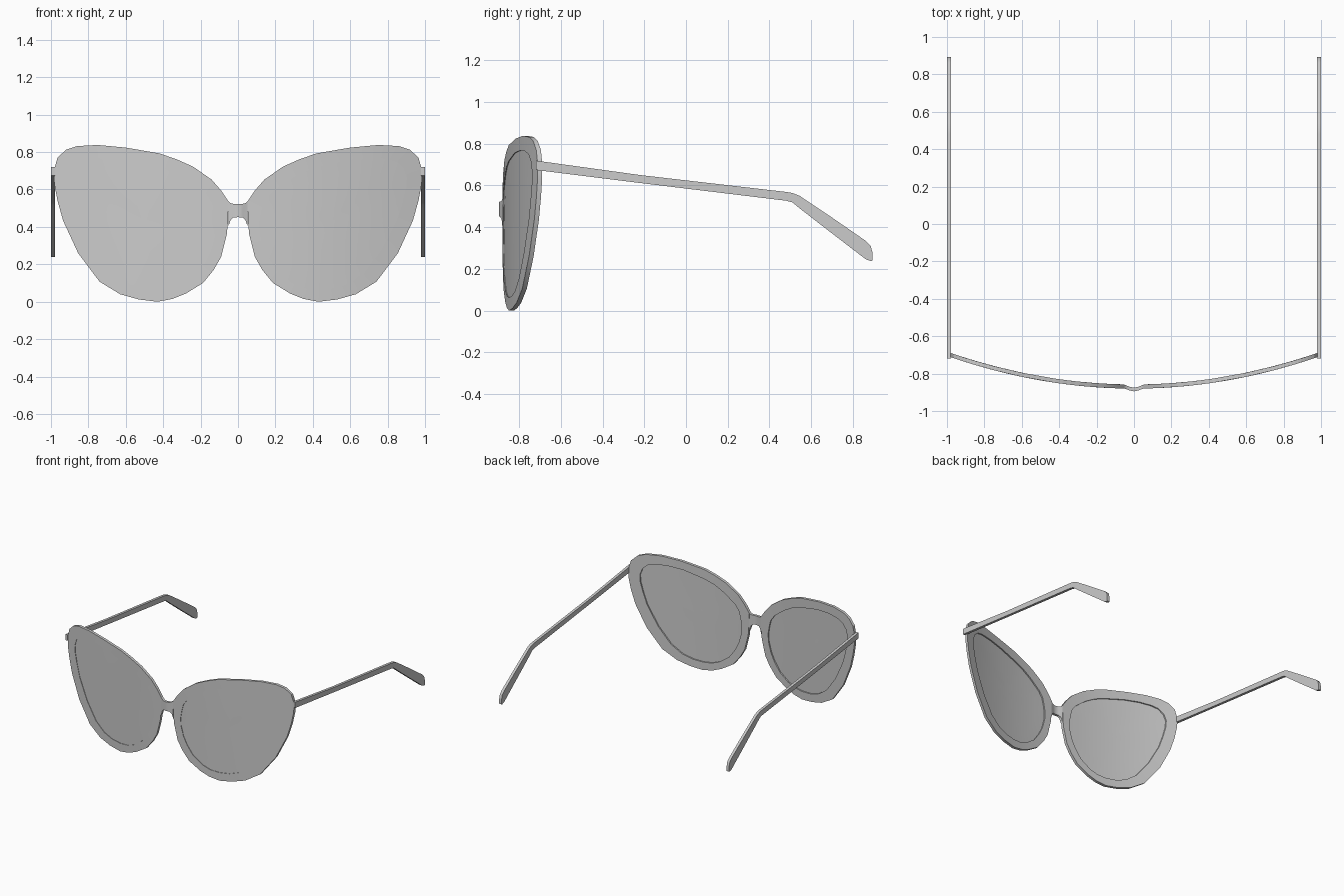
import bpy, bmesh, math

if "Cube" in bpy.data.objects:
    bpy.data.objects.remove(bpy.data.objects["Cube"])

# Matching outlines (x, z) of one eye: frame outside and lens opening
OUTER = [(.05, .535), (.09, .594), (.14, .652), (.24, .722), (.33, .762), (.42, .793), (.60, .824),
         (.75, .838), (.86, .832), (.92, .812), (.965, .77), (.985, .70), (.982, .63), (.965, .54),
         (.935, .433), (.855, .26), (.74, .107), (.63, .04), (.53, .012), (.43, 0), (.35, .015),
         (.28, .043), (.187, .10), (.13, .17), (.09, .24), (.06, .36), (.055, .41)]
INNER = [(.125, .48), (.138, .53), (.17, .575), (.26, .645), (.34, .69), (.42, .718), (.58, .756),
         (.70, .768), (.79, .764), (.845, .75), (.885, .715), (.903, .665), (.90, .61), (.88, .53),
         (.85, .435), (.77, .28), (.675, .155), (.59, .095), (.51, .07), (.43, .063), (.36, .07),
         (.30, .093), (.22, .15), (.17, .22), (.14, .28), (.118, .36), (.115, .42)]
CENTER = (.5, .43)


def wrap(x):
    """Front surface depth of the curved frame."""
    return -.88 + .175 * x * x


def make(name, bm, mirror=True):
    bmesh.ops.remove_doubles(bm, verts=bm.verts, dist=1e-5)
    bmesh.ops.recalc_face_normals(bm, faces=bm.faces)
    me = bpy.data.meshes.new(name)
    bm.to_mesh(me)
    bm.free()
    ob = bpy.data.objects.new(name, me)
    bpy.context.collection.objects.link(ob)
    bpy.ops.object.select_all(action='DESELECT')
    ob.select_set(True)
    bpy.context.view_layer.objects.active = ob
    bpy.ops.object.shade_smooth_by_angle(angle=math.radians(30))
    if mirror:
        ob.modifiers.new("Mirror", 'MIRROR').use_clip = False
    return ob


def ring(bm, pts, offset):
    return [bm.verts.new((x, wrap(x) + offset, z)) for x, z in pts]


def bridge(bm, a, b):
    n = len(a)
    for i in range(n):
        j = (i + 1) % n
        bm.faces.new((a[i], a[j], b[j], b[i]))


# Rims: closed band with front, back, outer and inner walls
bm = bmesh.new()
loops = [ring(bm, OUTER, 0), ring(bm, INNER, 0), ring(bm, INNER, .022), ring(bm, OUTER, .022)]
for k in range(4):
    bridge(bm, loops[k], loops[(k + 1) % 4])
make("rims", bm)

# Lenses: thin curved plates made of concentric rings
bm = bmesh.new()
edges = []
for offset in (.004, .012):
    prev = None
    for t in (1, .8, .6, .4, .2):
        pts = [tuple(c + (p - c) * t for p, c in zip(pt, CENTER)) for pt in INNER]
        cur = ring(bm, pts, offset)
        if prev:
            bridge(bm, prev, cur)
        else:
            edges.append(cur)
        prev = cur
    mid = bm.verts.new((CENTER[0], wrap(CENTER[0]) + offset, CENTER[1]))
    for i in range(len(prev)):
        bm.faces.new((prev[i], prev[(i + 1) % len(prev)], mid))
bridge(bm, *edges)
make("lenses", bm)

# Nose bridge: slim saddle, columns of (x, bottom z, top z, front y)
half = [(.052, .40, .538, wrap(.05)), (.04, .437, .527, -.883), (.025, .45, .523, -.89),
        (0, .452, .522, -.895)]
cols = [(-x, a, b, y) for x, a, b, y in half[:-1]] + half[::-1]
bm = bmesh.new()
rings = [[bm.verts.new((x, y, a)), bm.verts.new((x, y, b)),
          bm.verts.new((x, y + .02, b)), bm.verts.new((x, y + .02, a))] for x, a, b, y in cols]
for r, s in zip(rings, rings[1:]):
    bridge(bm, r, s)
bm.faces.new(rings[0])
bm.faces.new(rings[-1])
make("nose_bridge", bm, mirror=False)

# Temples: side profile as (y, top z, bottom z) stations, bent down behind the ear
stations = [(-.718, .719, .674), (-.22, .65, .612), (.48, .569, .527), (.51, .564, .519),
            (.545, .55, .49), (.70, .446, .37), (.862, .334, .246), (.885, .31, .238), (.893, .28, .24)]
bm = bmesh.new()
rings = [[bm.verts.new((.979, y, a)), bm.verts.new((1, y, a)),
          bm.verts.new((1, y, b)), bm.verts.new((.979, y, b))] for y, a, b in stations]
for r, s in zip(rings, rings[1:]):
    bridge(bm, r, s)
bm.faces.new(rings[0])
bm.faces.new(rings[-1])
make("temples", bm)
